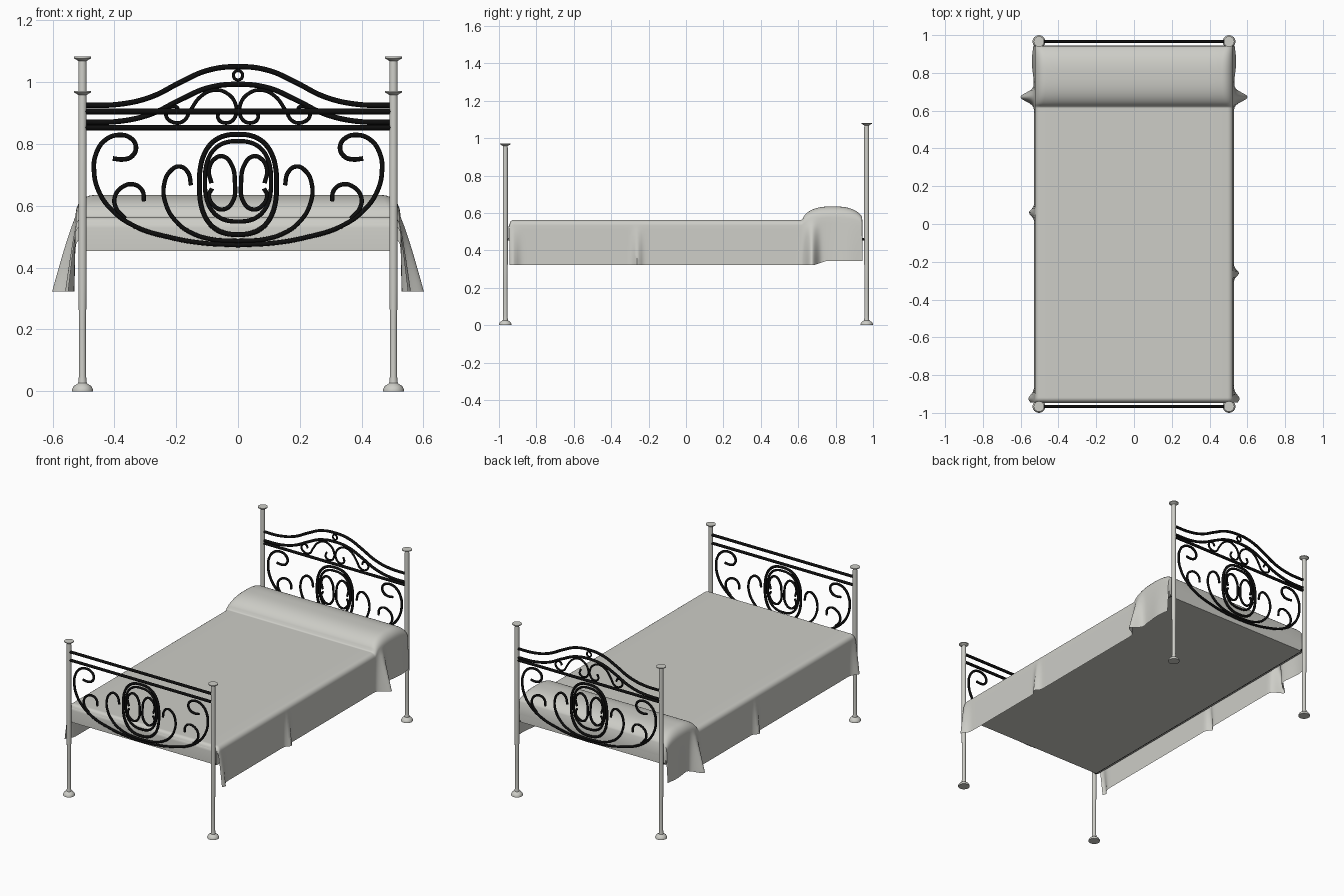
import bpy, bmesh, math

if "Cube" in bpy.data.objects:
    bpy.data.objects.remove(bpy.data.objects["Cube"])

def material(name, c):
    m = bpy.data.materials.new(name)
    m.diffuse_color = (*c, 1)
    m.use_nodes = True
    m.node_tree.nodes["Principled BSDF"].inputs["Base Color"].default_value = m.diffuse_color
    return m

LINEN = material("pale_grey", (0.61, 0.61, 0.57))
IRON = material("black_iron", (0.004, 0.004, 0.004))
PX, PY = 0.503, 0.966

def finish(ob, mat, angle=40):
    ob.data.materials.append(mat)
    bpy.ops.object.select_all(action='DESELECT')
    ob.select_set(True)
    bpy.context.view_layer.objects.active = ob
    bpy.ops.object.shade_smooth_by_angle(angle=math.radians(angle))

def mesh_object(name, bm, mat, angle=40):
    bmesh.ops.recalc_face_normals(bm, faces=bm.faces)
    me = bpy.data.meshes.new(name)
    bm.to_mesh(me)
    bm.free()
    ob = bpy.data.objects.new(name, me)
    bpy.context.collection.objects.link(ob)
    finish(ob, mat, angle)

def rod(name, paths, radius, cyclic=False):
    """Round iron rods along smooth 3D paths."""
    cu = bpy.data.curves.new(name, 'CURVE')
    cu.dimensions = '3D'
    cu.bevel_depth, cu.bevel_resolution, cu.resolution_u = radius, 2, 6
    cu.use_fill_caps = True
    for pts in paths:
        sp = cu.splines.new('BEZIER')
        sp.bezier_points.add(len(pts) - 1)
        for bp, p in zip(sp.bezier_points, pts):
            bp.co = p
            bp.handle_left_type = bp.handle_right_type = 'AUTO'
        sp.use_cyclic_u = cyclic
    ob = bpy.data.objects.new(name, cu)
    bpy.context.collection.objects.link(ob)
    bpy.ops.object.select_all(action='DESELECT')
    ob.select_set(True)
    bpy.context.view_layer.objects.active = ob
    bpy.ops.object.convert(target='MESH')
    finish(bpy.context.view_layer.objects.active, IRON, 60)

def mirrored(name, pts, y, radius=0.0075):
    """A scroll given in centimetres (x, z), plus its mirror image."""
    rod(name, [[(s * x / 100, y, z / 100) for x, z in pts] for s in (1, -1)], radius)

def oval(name, y, cz, a, b, power, radius):
    pts = []
    for i in range(24):
        t = math.tau * i / 24
        c, s = math.cos(t), math.sin(t)
        pts.append((a * math.copysign(abs(c) ** (2 / power), c), y,
                    cz + b * math.copysign(abs(s) ** (2 / power), s)))
    rod(name, [pts], radius, True)

def bar(name, y, z, radius=0.009):
    rod(name, [[(-PX, y, z), (PX, y, z)]], radius)

# Posts, turned from a profile
def post(name, x, y, h):
    prof = [(0, 0), (0.034, 0), (0.034, 0.006), (0.028, 0.017), (0.014, 0.026),
            (0.0115, 0.05), (0.0115, 0.22), (0.0135, 0.36), (0.0135, h - 0.03),
            (0.0125, h - 0.014), (0.028, h - 0.005), (0.028, h), (0, h)]
    bm = bmesh.new()
    vs = [bm.verts.new((r, 0, z)) for r, z in prof]
    es = [bm.edges.new(e) for e in zip(vs, vs[1:])]
    bmesh.ops.spin(bm, geom=vs + es, axis=(0, 0, 1), cent=(0, 0, 0),
                   angle=math.tau, steps=24)
    bmesh.ops.remove_doubles(bm, verts=bm.verts, dist=1e-5)
    bmesh.ops.translate(bm, verts=bm.verts, vec=(x, y, 0))
    mesh_object(name, bm, LINEN)

for side, s in (("left", -1), ("right", 1)):
    post("front_post_" + side, s * PX, -PY, 0.972)
    post("back_post_" + side, s * PX, PY, 1.082)
    # Side rails under the mattress
    rod("side_rail_" + side, [[(s * PX, -PY, 0.459), (s * PX, PY, 0.459)]], 0.007)

# Scrollwork shared by both end panels
BIG = [(40.5, 75.3), (37, 75), (34.3, 76), (33, 79), (34.6, 81.8), (38.5, 82.9),
       (43, 81.2), (46, 76.6), (46.6, 71.8), (45.3, 65.3), (41, 58.8),
       (33, 53.2), (21.7, 49.7), (12, 48), (0, 47.3)]
SMALL = [(30.4, 61.4), (31, 65), (33.7, 66.9), (37.2, 66.2), (39.8, 63),
         (39.5, 59.4), (36.5, 55.8)]
MIDDLE = [(15.2, 66.6), (16.2, 70.8), (18.8, 72.7), (21.7, 71.4), (23.9, 66.9),
          (23.3, 60.4), (20, 54.9), (15.2, 51.3), (8.7, 49.2), (0, 48.6)]
CORE = [(8.6, 67.3), (9.4, 71.8), (7.4, 75.3), (4.9, 76), (2.3, 73.7), (1, 67.5),
        (1.9, 61), (4.9, 58.8), (7.8, 60), (9.4, 63.3), (8.4, 65.6)]
for end, y in (("foot", -PY), ("head", PY)):
    mirrored(end + "_large_scroll", BIG, y)
    mirrored(end + "_small_scroll", SMALL, y, 0.007)
    mirrored(end + "_middle_scroll", MIDDLE, y, 0.007)
    mirrored(end + "_core_scroll", CORE, y, 0.007)
    oval(end + "_outer_oval", y, 0.669, 0.125, 0.162, 2.5, 0.008)
    oval(end + "_inner_oval", y, 0.679, 0.107, 0.13, 2.5, 0.007)
    bar(end + "_lower_bar", y, 0.853)
bar("foot_upper_bar", -PY, 0.905)

# Headboard arches, crest scroll and ring
for name, z0, rise in (("head_top_arch", 92.5, 12.5), ("head_lower_arch", 87, 12.3)):
    half = [(50.3, 0), (38, 0.03), (28, 0.22), (18.5, 0.6), (10, 0.9), (0, 1)]
    pts = [(x, z0 + rise * f) for x, f in half]
    pts += [(-x, z) for x, z in pts[-2::-1]]
    rod(name, [[(x / 100, PY, z / 100) for x, z in pts]], 0.0085)
CREST = [(19, 90.2), (20, 92), (22.3, 91.8), (23.3, 89.3), (21, 87), (17.8, 87.3),
         (15.2, 91.2), (12, 95.4), (7.8, 97.4), (3.6, 96.4), (0.8, 92.9),
         (1, 88.6), (3.6, 86.8), (6.4, 88.2), (5.8, 91.2)]
mirrored("head_crest_scroll", CREST, PY, 0.006)
oval("head_ring", PY, 1.022, 0.015, 0.015, 2, 0.005)

# Mattress
bm = bmesh.new()
bmesh.ops.create_cube(bm, size=1)
bmesh.ops.scale(bm, verts=bm.verts, vec=(1.03, 1.89, 0.1))
bmesh.ops.translate(bm, verts=bm.verts, vec=(0, -0.003, 0.503))
top = [e for e in bm.edges if all(v.co.z > 0.5 for v in e.verts)]
bmesh.ops.bevel(bm, geom=top, offset=0.025, segments=4, profile=0.5, affect='EDGES')
mesh_object("mattress", bm, LINEN)

# Bedspread draped over mattress and bolster, with flared side folds
def bump(y, c, w):
    return math.exp(-((y - c) / w) ** 2)

def bolster(y):
    d = abs((y - 0.785) / 0.162)
    return (1 - d ** 2.6) ** 0.6 if d < 1 else 0

def flare(y, s):
    mid = -0.26 if s > 0 else 0.06
    return (0.072 * bump(y, 0.672, 0.032) + 0.03 * bump(y, -0.925, 0.03)
            + 0.028 * bump(y, mid, 0.022) + 0.012 * bump(y, 0.86, 0.08))

rows = [-0.944 + 0.004 * i for i in range(8)]
rows += [-0.9 + 0.0125 * i for i in range(121)]
rows += [0.612 + 0.006 * i for i in range(56)]
bm = bmesh.new()
grid = []
for i, y in enumerate(rows + [0.944]):
    p = bolster(y)
    h = 0.563 + 0.072 * p
    if y < -0.92:
        h -= 0.024 - math.sqrt(max(0, 0.024 ** 2 - (-0.92 - y) ** 2))
    if i == len(rows):
        h = 0.5
    r = 0.03 + 0.03 * p
    bottom = 0.323 + 0.02 * max(0, min(1, (y - 0.69) / 0.06))
    wide = 0.525
    line = []
    for s in (-1, 1):
        side = [(s * (wide - r) * k / 6, h) for k in range(0 if s > 0 else 1, 7)]
        for k in range(1, 7):
            a = math.pi / 2 * k / 6
            side.append((s * (wide - r + r * math.sin(a)), h - r + r * math.cos(a)))
        z0 = h - r
        for k in range(1, 9):
            t = k / 8
            side.append((s * (wide + flare(y, s) * t ** 0.85 + 0.004 * t),
                         z0 + (bottom - z0) * t))
        line += side[::-1] if s < 0 else side
    grid.append([bm.verts.new((x, y, z)) for x, z in line])
for a, b in zip(grid, grid[1:]):
    for k in range(len(a) - 1):
        bm.faces.new((a[k], a[k + 1], b[k + 1], b[k]))
mesh_object("bedspread", bm, LINEN, 50)
